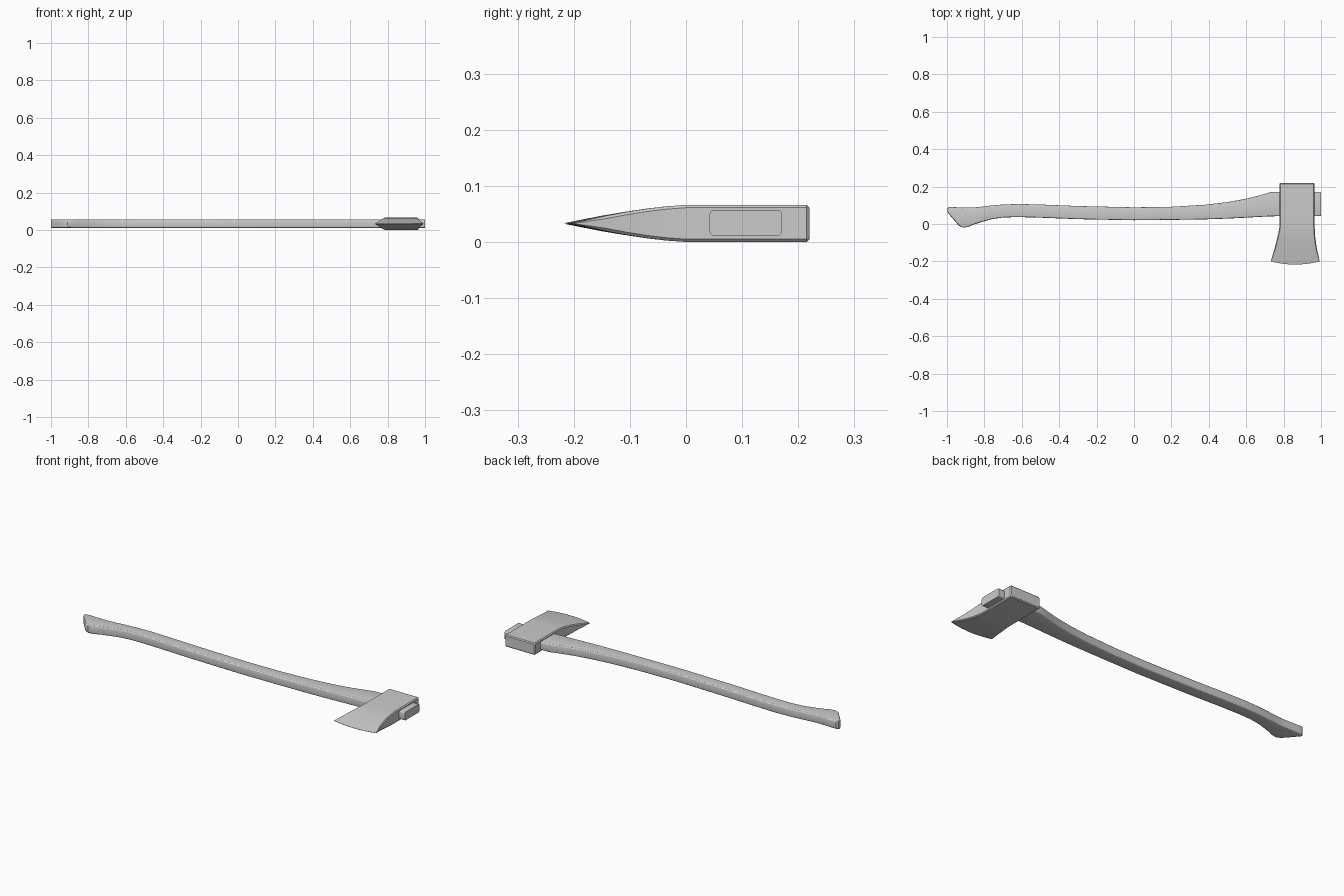
import bpy
import bmesh
from math import sin, cos, radians

if "Cube" in bpy.data.objects:
    bpy.data.objects.remove(bpy.data.objects["Cube"])

MID_Z = 0.033


def loft(name, rings):
    """Skin a list of equal-length closed rings and cap both ends."""
    bm = bmesh.new()
    rows = [[bm.verts.new(p) for p in ring] for ring in rings]
    n = len(rows[0])
    for a, b in zip(rows, rows[1:]):
        for i in range(n):
            j = (i + 1) % n
            bm.faces.new((a[i], a[j], b[j], b[i]))
    bm.faces.new(rows[0])
    bm.faces.new(rows[-1])
    bmesh.ops.recalc_face_normals(bm, faces=bm.faces)
    mesh = bpy.data.meshes.new(name)
    bm.to_mesh(mesh)
    bm.free()
    ob = bpy.data.objects.new(name, mesh)
    bpy.context.collection.objects.link(ob)
    bpy.context.view_layer.objects.active = ob
    ob.select_set(True)
    bpy.ops.object.shade_smooth_by_angle(angle=radians(25))
    ob.select_set(False)
    return ob


# Handle: rounded rectangles along x, given as x, lower y, upper y
stations = [
    (-1.0, 0.068, 0.082), (-0.99, 0.053, 0.09), (-0.965, 0.024, 0.09),
    (-0.935, -0.01, 0.089), (-0.912, -0.02, 0.088), (-0.88, -0.014, 0.088),
    (-0.86, -0.004, 0.088), (-0.81, 0.012, 0.093), (-0.76, 0.026, 0.099),
    (-0.70, 0.035, 0.104), (-0.62, 0.037, 0.107), (-0.5, 0.034, 0.104),
    (-0.3, 0.026, 0.096), (0.0, 0.02, 0.089), (0.2, 0.022, 0.092),
    (0.38, 0.025, 0.103), (0.5, 0.029, 0.117), (0.6, 0.034, 0.135),
    (0.67, 0.038, 0.153), (0.73, 0.041, 0.17), (0.78, 0.042, 0.171),
    (1.0, 0.042, 0.171),
]
HALF_T = 0.023


def handle_ring(x, lo, hi):
    r = min(0.008, (hi - lo) * 0.45)
    cy, hy = (lo + hi) / 2, (hi - lo) / 2
    ring = []
    for k, (sy, sz) in enumerate(((1, 1), (-1, 1), (-1, -1), (1, -1))):
        for s in range(4):
            a = radians(90 * k + 30 * s)
            ring.append((x, cy + sy * (hy - r) + r * cos(a),
                         MID_Z + 0.001 + sz * (HALF_T - r) + r * sin(a)))
    return ring


loft("handle", [handle_ring(*s) for s in stations])

# Axe head: chamfered sections along y, given as
# y, centre x, half width, half thickness, rise at the blade corners
sections = [
    (0.22, 0.872, 0.088, 0.028, 0), (0.215, 0.872, 0.093, 0.033, 0),
    (0.0, 0.872, 0.093, 0.033, 0), (-0.035, 0.871, 0.096, 0.0305, 0.001),
    (-0.07, 0.868, 0.101, 0.0265, 0.002), (-0.11, 0.866, 0.108, 0.0205, 0.004),
    (-0.15, 0.864, 0.116, 0.0138, 0.008), (-0.19, 0.863, 0.125, 0.006, 0.013),
    (-0.217, 0.862, 0.13, 0.0006, 0.017),
]
COLS = 10


def head_ring(y, cx, w, h, rise):
    c = min(0.005, h * 0.4)
    us = [-1 + 2 * i / COLS for i in range(COLS + 1)]
    top = [(cx + u * (w - c), y + rise * u * u, MID_Z + h) for u in us]
    right = [(cx + w, y + rise, MID_Z + s * (h - c)) for s in (1, -1)]
    bottom = [(px, py, MID_Z - h) for px, py, _ in reversed(top)]
    left = [(cx - w, y + rise, MID_Z + s * (h - c)) for s in (-1, 1)]
    return top + right + bottom + left


loft("axe_head", [head_ring(*s) for s in sections])
